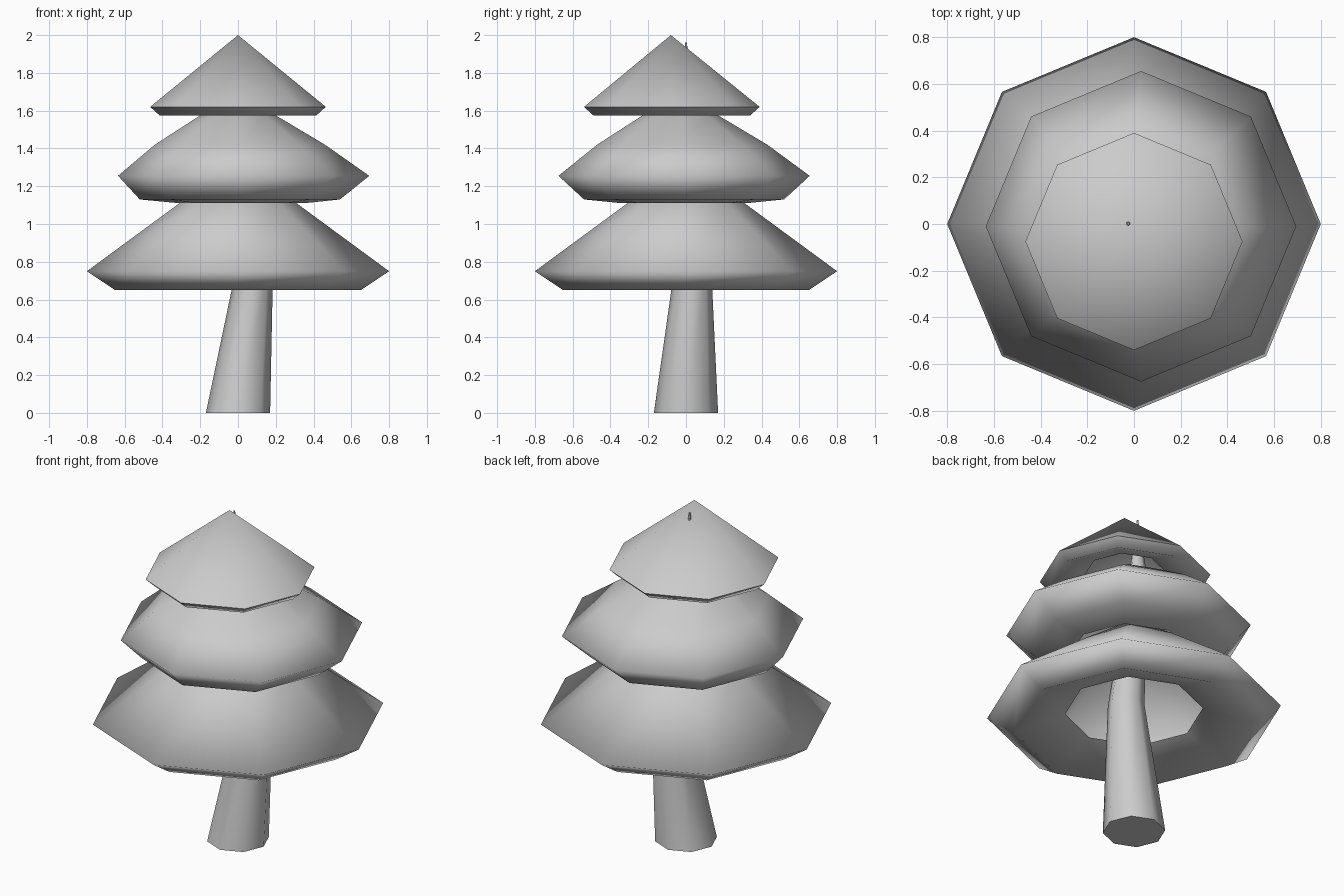
import bpy, bmesh
from math import cos, sin, pi, radians

cube = bpy.data.objects.get("Cube")
if cube:
    bpy.data.objects.remove(cube, do_unlink=True)

SIDES = 8

grey = bpy.data.materials.new("light_grey")
grey.use_nodes = True
grey.diffuse_color = (0.6, 0.6, 0.6, 1)
grey.node_tree.nodes["Principled BSDF"].inputs["Base Color"].default_value = (0.6, 0.6, 0.6, 1)


def loft(name, rings, cap_start=False, smooth_angle=180, inward=False):
    """Join eight-sided rings (x, y, z, radius); radius 0 closes to a point."""
    bm = bmesh.new()
    loops = []
    for x, y, z, r in rings:
        if r == 0:
            loops.append([bm.verts.new((x, y, z))] * SIDES)
        else:
            loops.append([bm.verts.new((x + r * cos(2 * pi * i / SIDES),
                                        y + r * sin(2 * pi * i / SIDES), z))
                          for i in range(SIDES)])
    for low, high in zip(loops, loops[1:]):
        for i in range(SIDES):
            j = (i + 1) % SIDES
            corners = [low[i], low[j], high[j], high[i]]
            bm.faces.new(list(dict.fromkeys(corners)))
    if cap_start:
        bm.faces.new(loops[0][::-1])
    if inward:
        bmesh.ops.reverse_faces(bm, faces=bm.faces[:])
    mesh = bpy.data.meshes.new(name)
    bm.to_mesh(mesh)
    bm.free()
    mesh.materials.append(grey)
    obj = bpy.data.objects.new(name, mesh)
    bpy.context.collection.objects.link(obj)
    bpy.ops.object.select_all(action='DESELECT')
    obj.select_set(True)
    bpy.context.view_layer.objects.active = obj
    if smooth_angle >= 180:
        bpy.ops.object.shade_smooth()
    else:
        bpy.ops.object.shade_smooth_by_angle(angle=radians(smooth_angle))
    return obj


# Leaning trunk that bends back and tapers through the crown
loft("trunk", [(0, 0, 0, 0.17), (0.085, 0.035, 0.74, 0.1),
               (-0.02, 0.01, 1.6, 0.05), (-0.025, 0, 1.96, 0.004)],
     cap_start=True, smooth_angle=60)

# Foliage tiers: hollow shells with a turned-under lip
loft("lower_foliage", [(0, 0, 0.755, 0.375), (0, 0, 0.65, 0.65), (0, 0, 0.75, 0.8),
                       (0, 0, 1.11, 0.31), (0, 0, 1.33, 0)], inward=True)

loft("middle_foliage", [(0.02, -0.01, 1.11, 0.33), (0.01, -0.01, 1.13, 0.53),
                        (0.03, -0.01, 1.255, 0.665), (0.01, -0.02, 1.42, 0.45),
                        (0, -0.03, 1.575, 0.2), (0, -0.03, 1.65, 0)])

loft("top_foliage", [(0, -0.075, 1.65, 0.22), (0, -0.075, 1.575, 0.415),
                     (0, -0.075, 1.62, 0.465), (0, -0.08, 2.0, 0)], smooth_angle=75)
